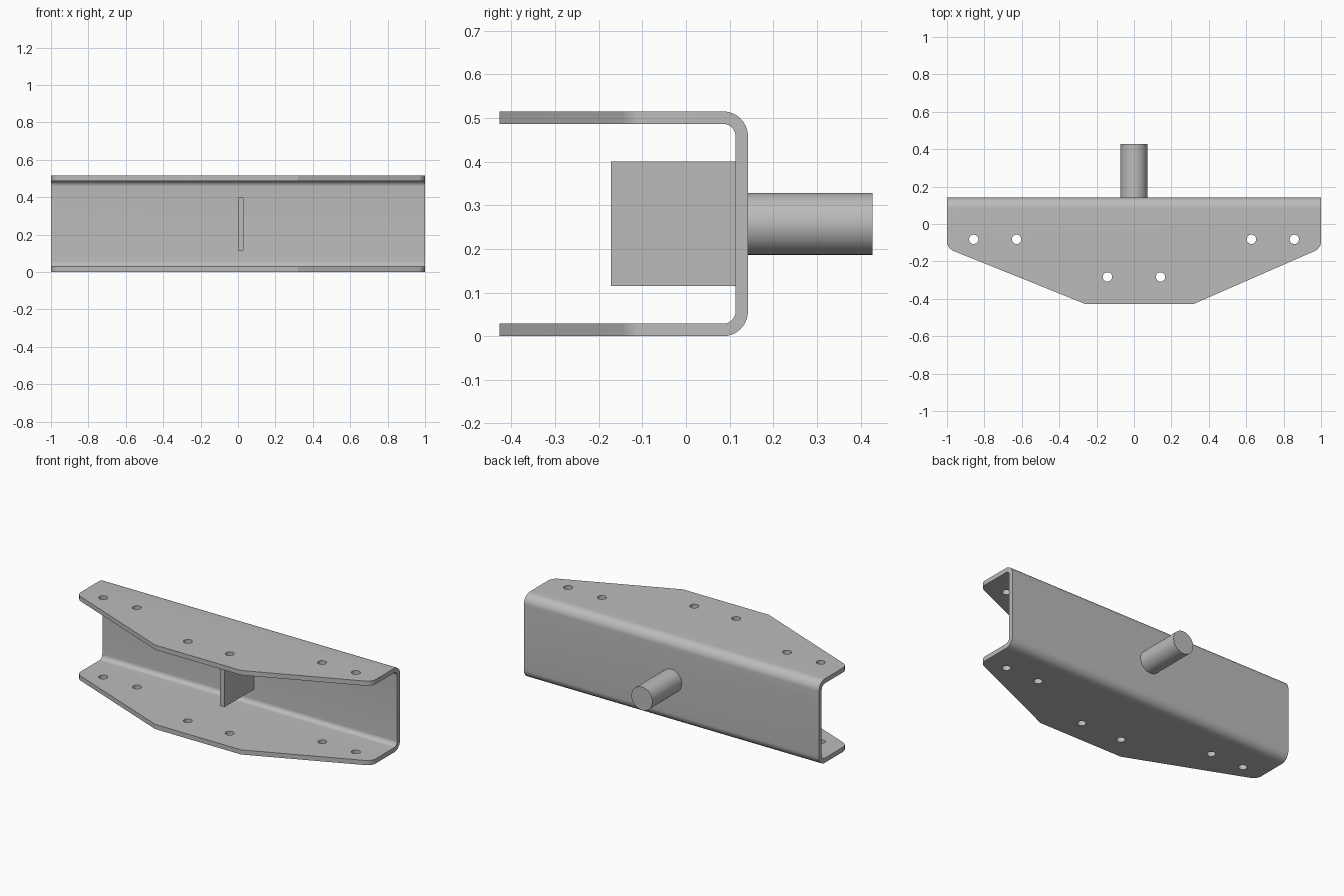
import bpy, bmesh
from math import cos, sin, tan, atan2, radians, pi
from mathutils import Matrix

cube = bpy.data.objects.get("Cube")
if cube:
    bpy.data.objects.remove(cube)

T = 0.0285       # sheet thickness
H = 0.515        # channel height
BACK = 0.142     # rear face of the channel
MID = H / 2

steel = bpy.data.materials.new("grey steel")
steel.use_nodes = True
GREY = (0.5, 0.5, 0.5, 1)
steel.diffuse_color = GREY
steel.node_tree.nodes["Principled BSDF"].inputs["Base Color"].default_value = GREY


def finish(name, bm):
    bmesh.ops.recalc_face_normals(bm, faces=bm.faces)
    mesh = bpy.data.meshes.new(name)
    bm.to_mesh(mesh)
    bm.free()
    mesh.materials.append(steel)
    obj = bpy.data.objects.new(name, mesh)
    bpy.context.collection.objects.link(obj)
    return obj


def prism(name, points, offset):
    bm = bmesh.new()
    face = bm.faces.new([bm.verts.new(p) for p in points])
    moved = bmesh.ops.extrude_face_region(bm, geom=[face])["geom"]
    bmesh.ops.translate(bm, vec=offset,
                        verts=[v for v in moved if isinstance(v, bmesh.types.BMVert)])
    return finish(name, bm)


def cylinder(bm, radius, depth, matrix, sides):
    bmesh.ops.create_cone(bm, cap_ends=True, segments=sides, radius1=radius,
                          radius2=radius, depth=depth, matrix=matrix)


def arc(cx, cy, r, start, end, steps=10):
    angles = [radians(start + (end - start) * i / steps) for i in range(steps + 1)]
    return [(cx + r * cos(a), cy + r * sin(a)) for a in angles]


def smooth(obj):
    bpy.ops.object.select_all(action="DESELECT")
    obj.select_set(True)
    bpy.context.view_layer.objects.active = obj
    bpy.ops.object.shade_smooth_by_angle(angle=radians(20))


def cut(obj, cutter, operation):
    bpy.context.view_layer.objects.active = obj
    mod = obj.modifiers.new("cut", "BOOLEAN")
    mod.operation, mod.solver, mod.object = operation, "EXACT", cutter
    bpy.ops.object.modifier_apply(modifier=mod.name)
    bpy.data.objects.remove(cutter)


# Bent channel section, swept along x
R = 2 * T
by = BACK - R
section = [(-0.6, 0)] + arc(by, R, R, -90, 0) + arc(by, H - R, R, 0, 90) + [(-0.6, H)]
section += [(-0.6, H - T)] + arc(by, H - R, T, 90, 0) + arc(by, R, T, 0, -90) + [(-0.6, T)]
channel = prism("channel", [(-1, y, z) for y, z in section], (2, 0, 0))


# Tapered flange outline with rounded outer corners
def rounded_corner(side, tip_x, corner_y=-0.13, r=0.057):
    slope = atan2(corner_y + 0.427, 1 - abs(tip_x))
    cy = corner_y + r * tan((pi / 2 - slope) / 2)
    pts = arc(1 - r, cy, r, 0, -90 + slope * 180 / pi, 8)
    return [(side * x, y) for x, y in pts] + [(tip_x, -0.427)]


right_edge = rounded_corner(1, 0.32)
left_edge = rounded_corner(-1, -0.262)
outline = [(1, 0.3)] + right_edge + left_edge[::-1] + [(-1, 0.3)]
cut(channel, prism("outline_cutter", [(x, y, -0.2) for x, y in outline], (0, 0, 1)),
    "INTERSECT")

# Bolt holes through both flanges
bm = bmesh.new()
for x, y in ((0.857, -0.082), (0.628, -0.082), (0.142, -0.283)):
    for side in (1, -1):
        cylinder(bm, 0.025, 1, Matrix.Translation((side * x, y, MID)), 32)
cut(channel, finish("hole_cutter", bm), "DIFFERENCE")
smooth(channel)

# Upright plate inside the channel
prism("inner_plate", [(0, -0.172, 0.115), (0, BACK - T, 0.115),
                      (0, BACK - T, 0.4), (0, -0.172, 0.4)], (T, 0, 0))

# Round pin on the rear face
bm = bmesh.new()
cylinder(bm, 0.071, 0.427 - BACK,
         Matrix.Translation((0, (0.427 + BACK) / 2, MID)) @ Matrix.Rotation(pi / 2, 4, "X"), 64)
smooth(finish("rear_pin", bm))
